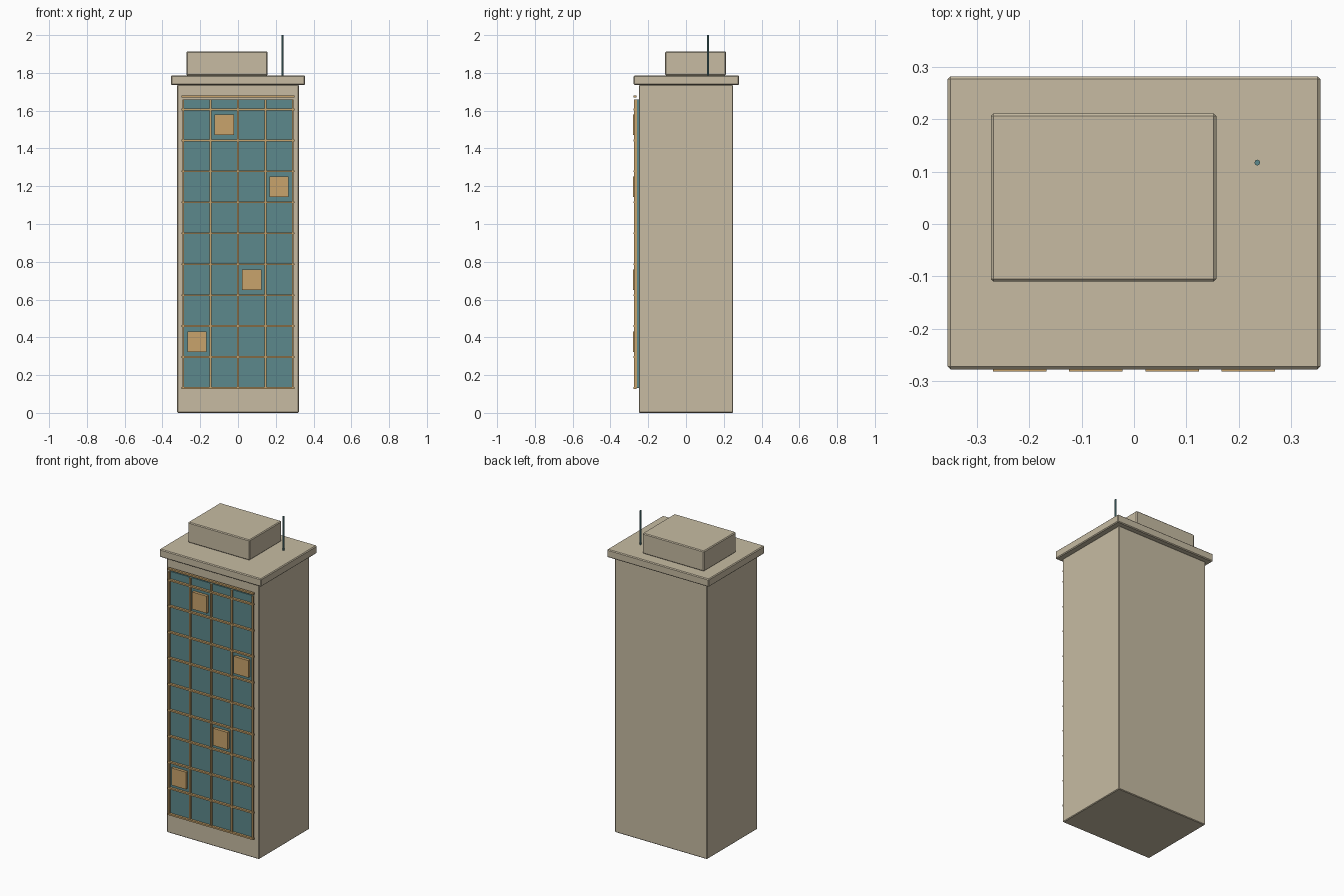
import bpy

cube = bpy.data.objects.get("Cube")
if cube:
    bpy.data.objects.remove(cube, do_unlink=True)


def material(name, rgb):
    m = bpy.data.materials.new(name)
    m.use_nodes = True
    m.diffuse_color = (*rgb, 1)
    m.node_tree.nodes["Principled BSDF"].inputs["Base Color"].default_value = (*rgb, 1)
    return m


STONE = material("beige stone", (0.57, 0.50, 0.365))
GLASS = material("teal glass", (0.107, 0.25, 0.262))
LIT = material("warm amber", (0.584, 0.371, 0.15))


def box(name, x, y, z, mat, bevel=0):
    """Box from (low, high) ranges on each axis."""
    bpy.ops.mesh.primitive_cube_add(size=1, location=[sum(r) / 2 for r in (x, y, z)])
    ob = bpy.context.object
    ob.name = name
    ob.scale = [r[1] - r[0] for r in (x, y, z)]
    bpy.ops.object.transform_apply(location=False, rotation=False)
    ob.data.materials.append(mat)
    if bevel:
        mod = ob.modifiers.new("edge", "BEVEL")
        mod.width = bevel
        mod.segments = 1
    return ob


# Main masses
box("tower_body", (-0.322, 0.322), (-0.25, 0.25), (0, 1.736), STONE, 0.004)
box("roof_slab", (-0.355, 0.355), (-0.277, 0.281), (1.736, 1.786), STONE, 0.005)
box("roof_plant_room", (-0.273, 0.157), (-0.11, 0.211), (1.786, 1.914), STONE, 0.005)

# Rooftop mast
bpy.ops.mesh.primitive_cylinder_add(vertices=8, radius=0.0055, depth=0.214,
                                    location=(0.235, 0.117, 1.893))
mast = bpy.context.object
mast.name = "roof_mast"
mast.data.materials.append(GLASS)

# Glazed front with its grid of bars
BAY, FLOOR, SILL, HALF = 0.145, 0.164, 0.131, 0.005
box("front_glazing", (-0.288, 0.288), (-0.263, -0.248), (SILL, 1.658), GLASS)

for i in range(-2, 3):
    x = i * BAY
    box(f"vertical_bar_{i + 3}", (x - HALF, x + HALF), (-0.274, -0.26), (SILL, 1.658), LIT)

levels = [SILL + i * FLOOR for i in range(10)] + [1.676]
for i, z in enumerate(levels):
    box(f"horizontal_bar_{i + 1}", (-0.299, 0.299), (-0.277, -0.262),
        (z - HALF, z + HALF), LIT)

# Lit windows, centred in bays (column, floor)
for n, (col, floor) in enumerate([(1, 8), (3, 6), (2, 3), (0, 1)]):
    x = (col - 1.5) * BAY
    z = SILL + (floor + 0.5) * FLOOR
    box(f"lit_window_{n + 1}", (x - 0.051, x + 0.051), (-0.281, -0.262),
        (z - 0.054, z + 0.054), LIT)
